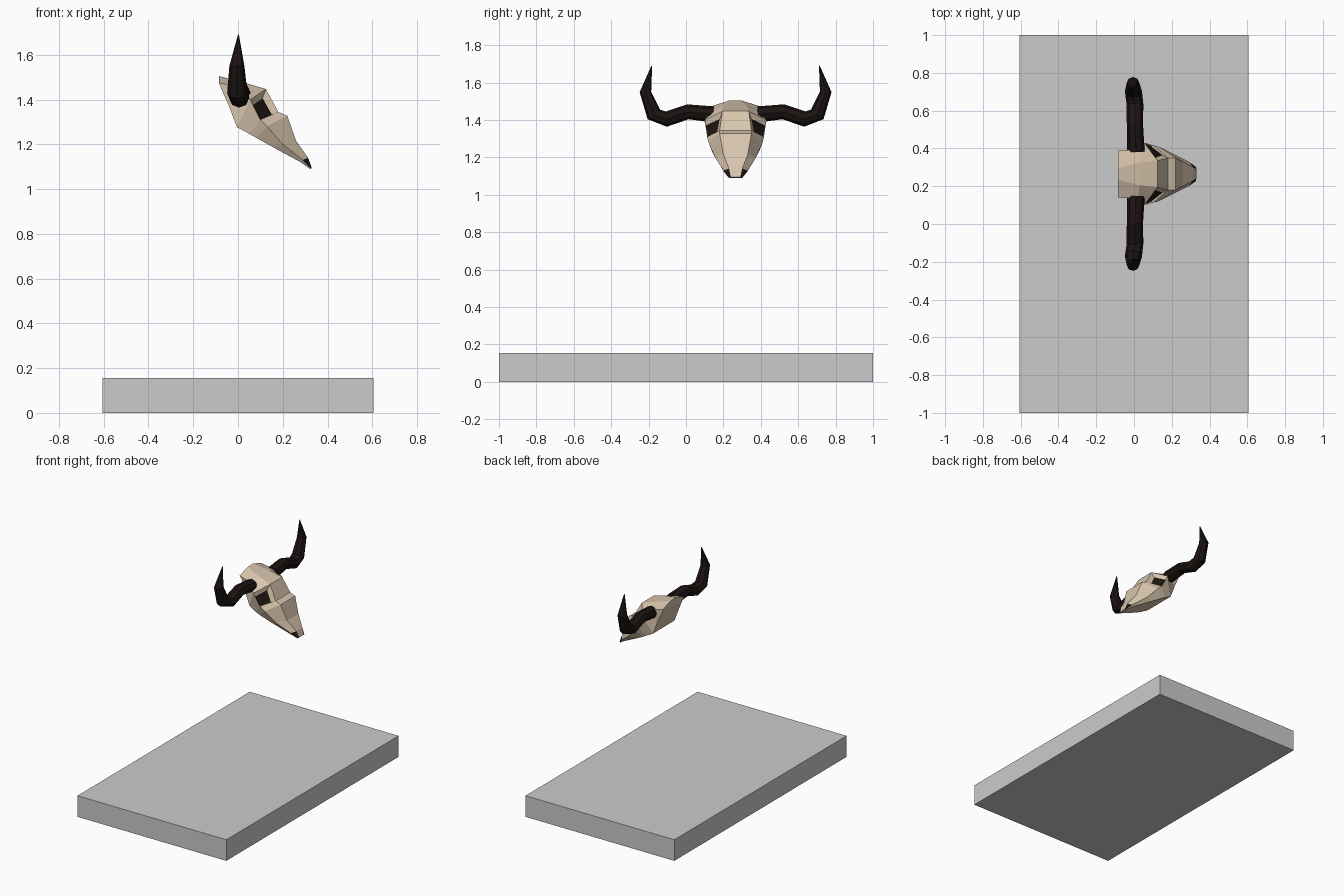
import bpy, bmesh, math
from mathutils import Vector

if "Cube" in bpy.data.objects:
    bpy.data.objects.remove(bpy.data.objects["Cube"])

CY = 0.265  # symmetry plane of the skull


def material(name, rgb):
    m = bpy.data.materials.new(name)
    m.diffuse_color = (*rgb, 1)
    m.use_nodes = True
    m.node_tree.nodes["Principled BSDF"].inputs["Base Color"].default_value = m.diffuse_color
    return m


bone = material("bone", (0.69, 0.56, 0.42))
dark = material("dark_horn", (0.012, 0.007, 0.006))


def finish(bm, name, mats=()):
    bmesh.ops.recalc_face_normals(bm, faces=bm.faces)
    me = bpy.data.meshes.new(name)
    bm.to_mesh(me)
    bm.free()
    for m in mats:
        me.materials.append(m)
    ob = bpy.data.objects.new(name, me)
    bpy.context.collection.objects.link(ob)
    return ob


def loft(bm, rings):
    # skin consecutive rings, cap both ends, return the faces per band
    vs = [[bm.verts.new(p) for p in r] for r in rings]
    n = len(vs[0])
    bands = [[bm.faces.new((a[i], a[(i + 1) % n], b[(i + 1) % n], b[i]))
              for i in range(n)] for a, b in zip(vs, vs[1:])]
    bm.faces.new(vs[0][::-1])
    bm.faces.new(vs[-1])
    return bands


# base slab
bm = bmesh.new()
bmesh.ops.create_cube(bm, size=1)
bmesh.ops.scale(bm, vec=(1.21, 2, 0.155), verts=bm.verts)
bmesh.ops.translate(bm, vec=(0, 0, 0.0775), verts=bm.verts)
finish(bm, "base_slab")

# skull: half sections (x, z, half width) for top, side and underside
sections = [
    [(-.085, 1.505, .03), (-.085, 1.475, .125), (-.078, 1.455, .115)],
    [(.03, 1.475, .06), (.02, 1.45, .13), (-.04, 1.37, .125)],
    [(.125, 1.447, .07), (.055, 1.40, .165), (-.005, 1.277, .125)],
    [(.18, 1.345, .085), (.10, 1.31, .152), (.05, 1.247, .13)],
    [(.22, 1.328, .085), (.13, 1.28, .145), (.08, 1.23, .125)],
    [(.26, 1.215, .065), (.20, 1.20, .11), (.16, 1.185, .10)],
    [(.313, 1.14, .035), (.29, 1.13, .065), (.28, 1.12, .06)],
    [(.33, 1.094, .025), (.328, 1.092, .037), (.322, 1.09, .035)],
]
rings = [[(x, CY + w, z) for x, z, w in s] +
         [(x, CY - w, z) for x, z, w in reversed(s)] for s in sections]
bm = bmesh.new()
bands = loft(bm, rings)
bmesh.ops.recalc_face_normals(bm, faces=bm.faces)
# nostrils
for i in (0, 4):
    bands[6][i].material_index = 1
# eye sockets
for i, side in ((0, 1), (4, -1)):
    f = bands[2][i]
    bmesh.ops.inset_individual(bm, faces=[f], thickness=0.022, depth=0)
    f.material_index = 1
    bmesh.ops.translate(bm, vec=(-.012, side * .004, -.022), verts=f.verts)
finish(bm, "skull", (bone, dark))

# horns: (offset from skull centre, z, x, radius) along the path
path = [(.12, 1.43, .01, .043), (.255, 1.444, .005, .04), (.37, 1.405, .005, .041),
        (.437, 1.43, -.003, .042), (.482, 1.55, -.005, .031), (.448, 1.69, .002, .002)]
for name, side in (("horn_right", -1), ("horn_left", 1)):
    pts = [Vector((x, CY + side * o, z)) for o, z, x, r in path]
    rings = []
    for k, p in enumerate(pts):
        t = (pts[min(k + 1, len(pts) - 1)] - pts[max(k - 1, 0)]).normalized()
        u = Vector((1, 0, 0))
        v = t.cross(u).normalized()
        r = path[k][3]
        rings.append([p + r * (u * math.cos(a) * 1.08 + v * math.sin(a))
                      for a in (2 * math.pi * j / 8 for j in range(8))])
    bm = bmesh.new()
    loft(bm, rings)
    finish(bm, name, (dark,))
